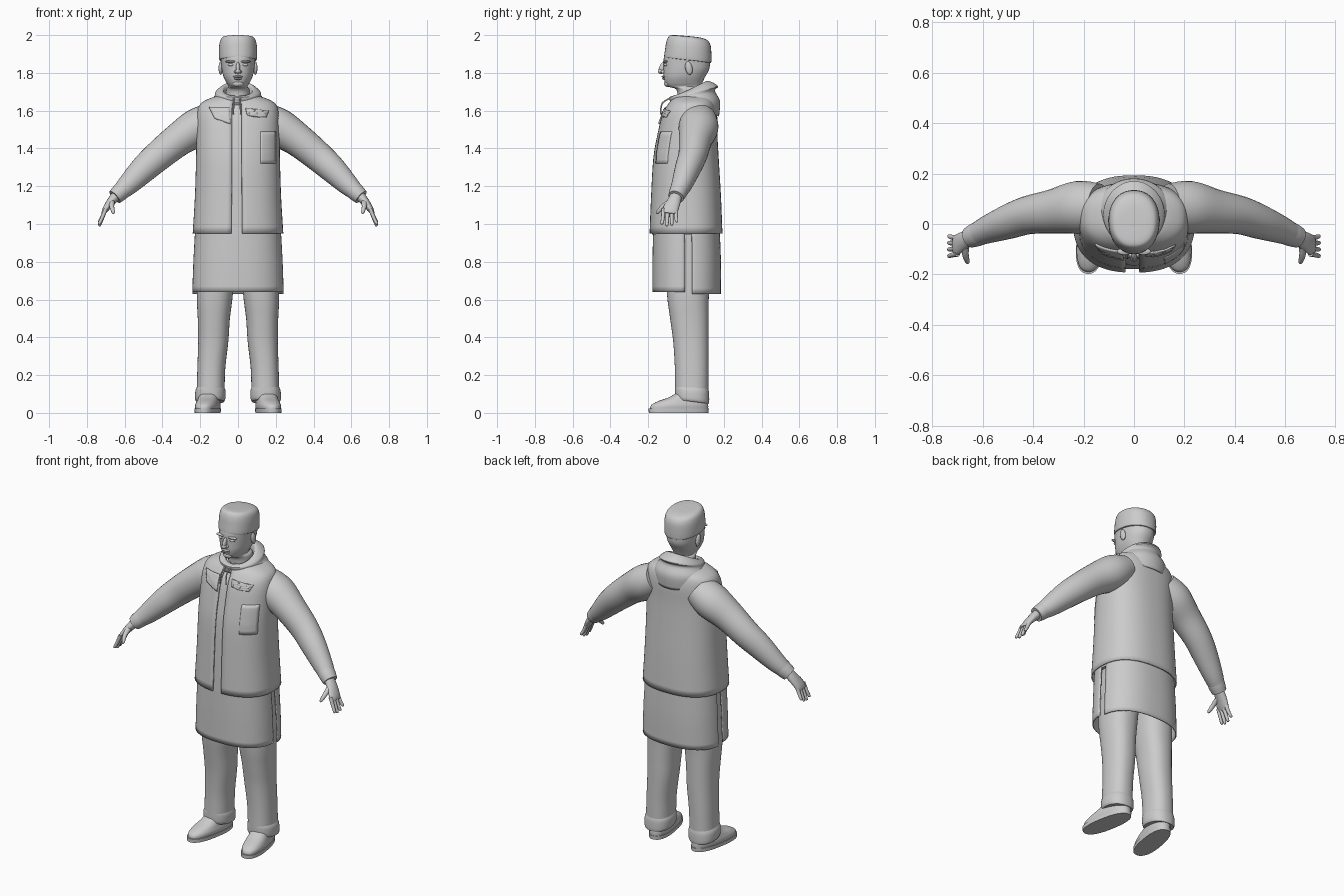
import bpy, bmesh, math
from mathutils import Vector, Matrix

cube = bpy.data.objects.get("Cube")
if cube:
    bpy.data.objects.remove(cube, do_unlink=True)

grey = bpy.data.materials.new("plain grey")
grey.use_nodes = True
grey.diffuse_color = (0.6, 0.6, 0.6, 1)
bsdf = next(n for n in grey.node_tree.nodes if n.type == 'BSDF_PRINCIPLED')
bsdf.inputs["Base Color"].default_value = grey.diffuse_color


def finish(name, bm, thick=0, angle=40):
    bmesh.ops.recalc_face_normals(bm, faces=bm.faces)
    mesh = bpy.data.meshes.new(name)
    bm.to_mesh(mesh)
    bm.free()
    mesh.materials.append(grey)
    mesh.polygons.foreach_set("use_smooth", [True] * len(mesh.polygons))
    mesh.set_sharp_from_angle(angle=math.radians(angle))
    ob = bpy.data.objects.new(name, mesh)
    bpy.context.collection.objects.link(ob)
    if thick:
        mod = ob.modifiers.new("thickness", 'SOLIDIFY')
        mod.thickness = thick
    return ob


def smooth_rows(rows, steps):
    """Catmull-Rom interpolation of rows of numbers."""
    out = []
    for i in range(len(rows) - 1):
        p = [rows[max(0, min(len(rows) - 1, i + k))] for k in (-1, 0, 1, 2)]
        for s in range(steps):
            t = s / steps
            out.append([b + t / 2 * (c - a + t * (2*a - 5*b + 4*c - d + t * (3*(b - c) + d - a)))
                        for a, b, c, d in zip(*p)])
    return out + [list(rows[-1])]


def skin(name, rings, closed=True, caps=True, thick=0, angle=40):
    bm = bmesh.new()
    vs = [[bm.verts.new(p) for p in r] for r in rings]
    n = len(vs[0])
    for a, b in zip(vs, vs[1:]):
        for j in range(n if closed else n - 1):
            k = (j + 1) % n
            bm.faces.new((a[j], a[k], b[k], b[j]))
    if caps and closed:
        bm.faces.new(vs[0])
        bm.faces.new(vs[-1])
    return finish(name, bm, thick, angle)


def power(v, n):
    return math.copysign(abs(v) ** (2 / n), v)


def loft(name, rows, n=2.0, span=None, caps=True, thick=0, steps=4, seg=40, side=1, turn=None, angle=40):
    """Rows are (z, cx, cy, rx, ry, tilt); angle zero is the front."""
    a0, a1 = span or (0, math.tau)
    count = seg if span is None else seg + 1
    rings = []
    for z, cx, cy, rx, ry, tilt in smooth_rows(rows, steps):
        ring = []
        for j in range(count):
            a = a0 + (a1 - a0) * j / seg
            p = Vector((cx + rx * power(math.sin(a), n), cy - ry * power(math.cos(a), n), z - tilt * math.cos(a)))
            if turn:
                pivot, amount = turn
                p = pivot + Matrix.Rotation(amount, 3, 'Z') @ (p - pivot)
            p.x *= side
            ring.append(p)
        rings.append(ring)
    return skin(name, rings, span is None, caps, thick, angle)


def tube(name, rows, side=1, seg=16, steps=4):
    """Rows are (x, y, z, radius across y, other radius)."""
    rows = smooth_rows(rows, steps)
    pts = [Vector(r[:3]) for r in rows]
    rings = []
    for i, r in enumerate(rows):
        t = (pts[min(i + 1, len(pts) - 1)] - pts[max(i - 1, 0)]).normalized()
        u = (Vector((0, 1, 0)) - t * t.y).normalized()
        v = t.cross(u)
        ring = [pts[i] + u * r[3] * math.cos(math.tau * j / seg) + v * r[4] * math.sin(math.tau * j / seg)
                for j in range(seg)]
        rings.append([Vector((p.x * side, p.y, p.z)) for p in ring])
    return skin(name, rings, angle=60)


def ball(name, centre, size, tilt=0):
    bm = bmesh.new()
    bmesh.ops.create_uvsphere(bm, u_segments=16, v_segments=10, radius=1)
    m = Matrix.Translation(centre) @ Matrix.Rotation(tilt, 4, 'X') @ Matrix.Diagonal((*size, 1))
    bmesh.ops.transform(bm, matrix=m, verts=bm.verts)
    return finish(name, bm)


# Vest over a shirt, open down the front
vest = [(.95, 0, 0, .24, .193, 0), (1.15, 0, 0, .228, .185, 0), (1.35, 0, 0, .222, .173, 0),
        (1.48, 0, .008, .22, .158, 0), (1.58, 0, .02, .217, .145, 0), (1.635, 0, .03, .2, .125, 0),
        (1.665, 0, .035, .15, .105, 0), (1.68, 0, .035, .1, .085, 0)]
loft("vest", vest, 2.4, (.055, math.tau - .1), thick=.008, seg=64)
loft("shirt", [(z - .006, cx, cy, rx - .014, ry - .014, t) for z, cx, cy, rx, ry, t in vest], 2.4)


def front_y(x, z):
    rows = smooth_rows(vest, 6)
    r = min(rows, key=lambda q: abs(q[0] - z))
    return r[2] - r[4] * max(0, 1 - abs(x / r[3]) ** 2.4) ** (1 / 2.4)


def plate(name, corners, lift=.004, n=8):
    """A thin patch laid on the vest front, from four (x, z) corners."""
    a, b, c, d = [Vector(p) for p in corners]
    rings = []
    for i in range(n + 1):
        row = []
        for j in range(n + 1):
            p = a.lerp(b, j / n).lerp(d.lerp(c, j / n), i / n)
            row.append(Vector((p.x, front_y(*p) - lift, p.y)))
        rings.append(row)
    skin(name, rings, closed=False, thick=.007)


plate("chest_pocket", [(.12, 1.32), (.2, 1.32), (.2, 1.49), (.12, 1.49)])
plate("chest_flap", [(.05, 1.575), (.15, 1.565), (.165, 1.6), (.04, 1.615)], .008)
plate("right_lapel", [(-.125, 1.56), (-.04, 1.53), (-.045, 1.62), (-.155, 1.62)], .008)

# Long skirt in two panels, split at the sides
skirt = [(.63, 0, .004, .242, .181, 0), (.8, 0, .004, .236, .181, 0), (.98, 0, .002, .226, .176, 0)]
loft("skirt_front", [(z + .01, *r) for z, *r in skirt], 2.4, (-1.54, 1.54), thick=.006)
loft("skirt_back", skirt, 2.4, (math.pi / 2 + .11, math.pi * 1.5 - .11), thick=.006)

# Hood lying around the neck
loft("hood", [(1.63, 0, .015, .068, .075, .03), (1.70, 0, .02, .074, .08, .045),
              (1.717, 0, .03, .088, .092, .04), (1.70, 0, .04, .118, .13, .03),
              (1.675, 0, .035, .125, .118, .03), (1.645, 0, .045, .15, .135, .005),
              (1.60, 0, .045, .152, .13, -.03)], caps=False, thick=.006)
for s, x in ((1, .012), (-1, -.022)):
    tube("hood_cord", [(x, -.075, 1.67, .004, .004), (x, -.125, 1.64, .004, .004),
                       (x * 1.2, -.135, 1.58, .004, .004)], seg=8)

# Head and neck
loft("head", [(1.64, 0, .025, .064, .07, 0), (1.71, 0, .022, .062, .072, 0), (1.727, 0, -.005, .05, .09, 0),
              (1.745, 0, -.012, .06, .098, 0), (1.78, 0, -.008, .077, .11, 0), (1.82, 0, .002, .086, .121, 0),
              (1.86, 0, .004, .09, .123, 0), (1.89, 0, .006, .093, .121, 0), (1.93, 0, .01, .09, .11, 0)], 2.2)
loft("cap", [(1.868, 0, .008, .094, .121, -.015), (1.873, 0, .009, .1, .125, -.015),
             (1.92, 0, .012, .101, .122, -.01), (1.955, 0, .012, .098, .117, -.006),
             (1.98, 0, .008, .09, .104, -.006), (1.993, 0, -.002, .072, .078, -.006),
             (1.996, 0, -.005, .03, .035, -.003), (1.996, 0, -.005, .004, .004, 0)], 2.2)
plate_y = -.122
ball("nose", (0, plate_y - .004, 1.825), (.011, .017, .034), -.35)
ball("nose_tip", (0, plate_y - .011, 1.808), (.015, .016, .012))
ball("upper_lip", (0, plate_y + .004, 1.78), (.026, .012, .006))
ball("lower_lip", (0, plate_y + .008, 1.769), (.022, .012, .006))
ball("chin", (0, -.096, 1.743), (.03, .02, .018))

for s, label in ((1, "left_"), (-1, "right_")):
    ball(label + "ear", (s * .092, .015, 1.825), (.011, .019, .036), .2)
    ball(label + "brow", (s * .037, -.109, 1.86), (.03, .014, .007))
    ball(label + "eye", (s * .036, -.107, 1.843), (.017, .011, .008))
    ball(label + "nostril", (s * .013, plate_y, 1.806), (.008, .012, .009))

    # Sleeve, cuff and hand
    tube(label + "sleeve", [(.14, .065, 1.56, .095, .085), (.22, .066, 1.51, .105, .1),
                            (.32, .05, 1.443, .088, .088), (.42, .035, 1.362, .076, .08),
                            (.5, .008, 1.29, .068, .072), (.58, -.022, 1.21, .055, .057),
                            (.625, -.042, 1.168, .046, .045)], s, 28)
    tube(label + "cuff", [(.607, -.034, 1.185, .049, .048), (.63, -.044, 1.163, .047, .046),
                          (.652, -.053, 1.143, .042, .041)], s, 24)
    tube(label + "palm", [(.64, -.05, 1.155, .03, .028), (.675, -.066, 1.115, .037, .022),
                          (.703, -.083, 1.075, .041, .016), (.714, -.087, 1.055, .034, .009)], s)
    for i, drop in enumerate((.05, .066, .07, .06)):
        y = -.053 - .022 * i
        tube(label + "finger", [(.7, y, 1.08, .011, .011), (.718, y - .001 * i, 1.06 - drop * .4, .01, .01),
                                (.733, y + .004 - .004 * i, 1.064 - drop, .008, .008),
                                (.735, y + .004 - .004 * i, 1.058 - drop, .002, .002)], s, 10)
    tube(label + "thumb", [(.668, -.08, 1.12, .016, .016), (.668, -.122, 1.092, .013, .013),
                           (.66, -.15, 1.062, .009, .009), (.658, -.156, 1.054, .002, .002)], s, 10)

    # Trouser leg, hem and shoe
    loft(label + "leg", [(.97, .105, .01, .105, .135, 0), (.64, .122, .01, .096, .112, 0),
                         (.5, .128, .018, .085, .102, 0), (.38, .131, .026, .08, .094, 0),
                         (.24, .141, .03, .074, .089, 0), (.12, .145, .03, .074, .088, 0)], 2.3, side=s)
    loft(label + "hem", [(.06, .147, .034, .074, .086, -.012), (.075, .147, .033, .08, .09, -.012),
                         (.115, .146, .032, .08, .09, -.008), (.135, .145, .03, .073, .087, -.005)], 2.3, side=s)
    heel = (Vector((.145, .05, 0)), math.radians(10))
    loft(label + "sole", [(0, .145, -.04, .061, .16, 0), (.022, .145, -.04, .062, .161, 0)], 2.4,
         side=s, turn=heel, steps=1)
    loft(label + "shoe", [(.02, .145, -.038, .058, .156, 0), (.04, .145, -.035, .06, .153, 0),
                          (.06, .145, -.02, .056, .135, 0), (.08, .145, .008, .053, .106, 0),
                          (.105, .145, .03, .052, .08, 0)], 2.4, side=s, turn=heel)
